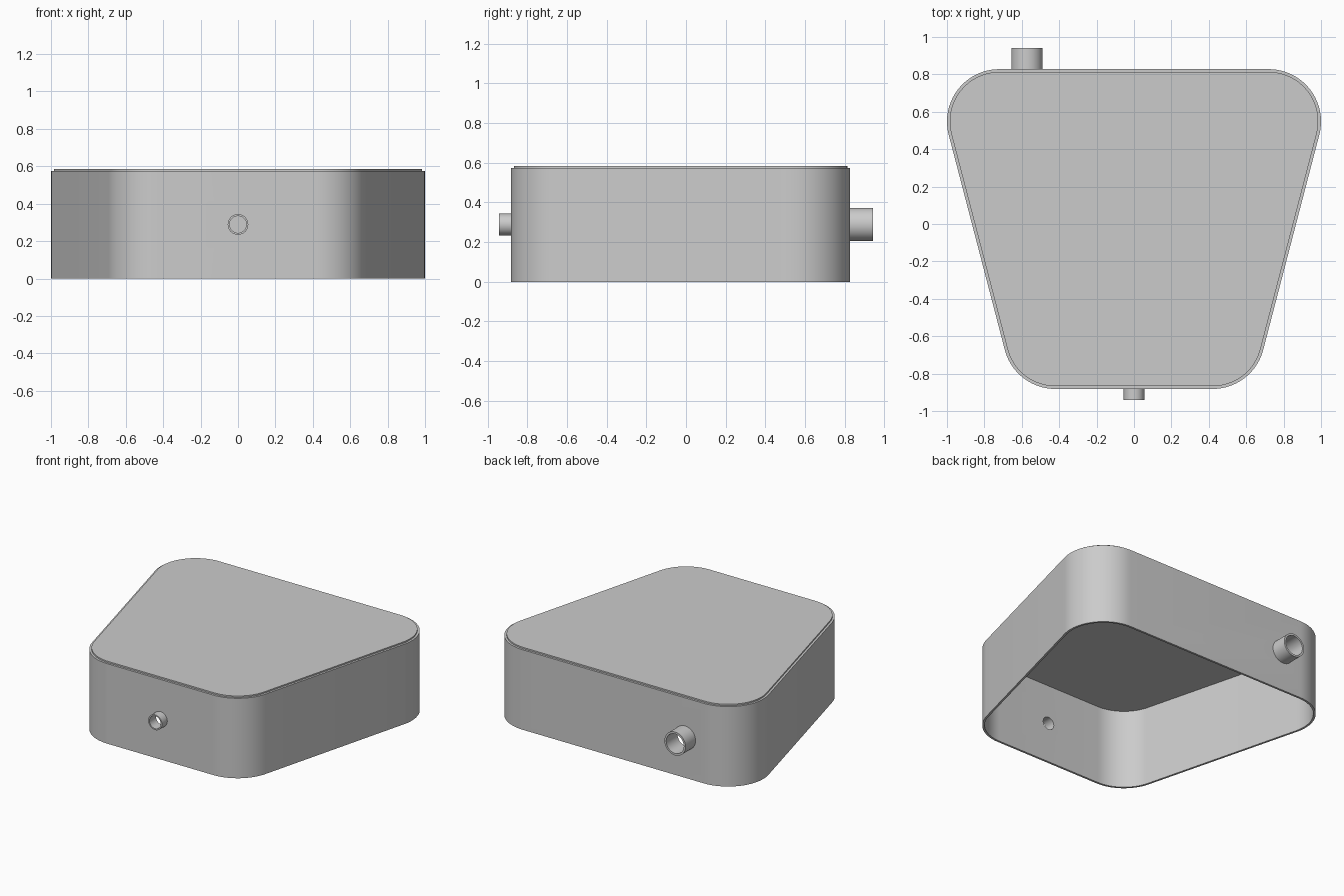
import bpy, bmesh, math
from mathutils import Matrix

cube = bpy.data.objects.get("Cube")
if cube:
    bpy.data.objects.remove(cube, do_unlink=True)

grey = bpy.data.materials.new("plain grey")
grey.use_nodes = True
grey.diffuse_color = (0.6, 0.6, 0.6, 1)
grey.node_tree.nodes["Principled BSDF"].inputs["Base Color"].default_value = (0.6, 0.6, 0.6, 1)

BACK_Y, FRONT_Y = 0.828, -0.882
RADIUS, WALL = 0.28, 0.015
RIM_Z, TOP_Z, PIPE_Z = 0.575, 0.585, 0.289
STEPS = 20


def outline(inset):
    """Rounded trapezoid, counter-clockwise, shrunk by inset."""
    bx, by, fx, fy = 1 - RADIUS, BACK_Y - RADIUS, 0.42, FRONT_Y + RADIUS
    tilt = math.atan2(bx - fx, by - fy)          # lean of the side walls
    r = RADIUS - inset
    half = []
    for cx, cy, a0, a1 in ((fx, fy, -math.pi / 2, -tilt), (bx, by, -tilt, math.pi / 2)):
        for i in range(STEPS + 1):
            a = a0 + (a1 - a0) * i / STEPS
            half.append((cx + r * math.cos(a), cy + r * math.sin(a)))
    return half + [(-x, y) for x, y in reversed(half)]


def circle(radius, count=48):
    return [(radius * math.cos(2 * math.pi * i / count),
             radius * math.sin(2 * math.pi * i / count)) for i in range(count)]


def make(name, outer, z0, z1, inner=None, matrix=None):
    """Extrude a closed outline to a solid, or to a ring when inner is given."""
    bm = bmesh.new()
    loop = lambda pts, z: [bm.verts.new((x, y, z)) for x, y in pts]
    low, high = loop(outer, z0), loop(outer, z1)
    if inner:
        rings = [low, high, loop(inner, z1), loop(inner, z0)]
        pairs = list(zip(rings, rings[1:] + rings[:1]))
    else:
        pairs = [(low, high)]
        bm.faces.new(low)
        bm.faces.new(high)
    for a, b in pairs:
        for i in range(len(a)):
            j = (i + 1) % len(a)
            bm.faces.new((a[i], a[j], b[j], b[i]))
    if matrix:
        bm.transform(matrix)
    bmesh.ops.recalc_face_normals(bm, faces=bm.faces)
    mesh = bpy.data.meshes.new(name)
    bm.to_mesh(mesh)
    bm.free()
    mesh.materials.append(grey)
    obj = bpy.data.objects.new(name, mesh)
    bpy.context.collection.objects.link(obj)
    return obj


def activate(obj):
    bpy.ops.object.select_all(action='DESELECT')
    obj.select_set(True)
    bpy.context.view_layer.objects.active = obj


# Open-bottomed wall and the lid set into it
wall = make("wall", outline(0), 0, RIM_Z, outline(WALL))
lid = make("lid", outline(WALL), TOP_Z - 0.015, TOP_Z)
parts = [wall, lid]

# Pipes: name, x, wall y, direction, length, outer radius, bore radius
for name, x, y, side, length, r_out, r_in in (
        ("inlet_pipe", -0.572, BACK_Y, 1, 0.114, 0.084, 0.07),
        ("outlet_pipe", 0, FRONT_Y, -1, 0.06, 0.055, 0.045)):
    place = Matrix.Translation((x, y, PIPE_Z)) @ Matrix.Rotation(-side * math.pi / 2, 4, 'X')
    parts.append(make(name, circle(r_out), -0.003, length, circle(r_in), place))

    # Bore through the wall
    cutter = make(name + "_cutter", circle(r_in), -0.1, 0.1, None, place)
    cutter.hide_render = True
    cut = wall.modifiers.new("bore", 'BOOLEAN')
    cut.operation, cut.solver, cut.object = 'DIFFERENCE', 'EXACT', cutter
    activate(wall)
    bpy.ops.object.modifier_apply(modifier=cut.name)
    bpy.data.objects.remove(cutter, do_unlink=True)

for part in parts:
    activate(part)
    bpy.ops.object.shade_smooth_by_angle(angle=math.radians(30))
